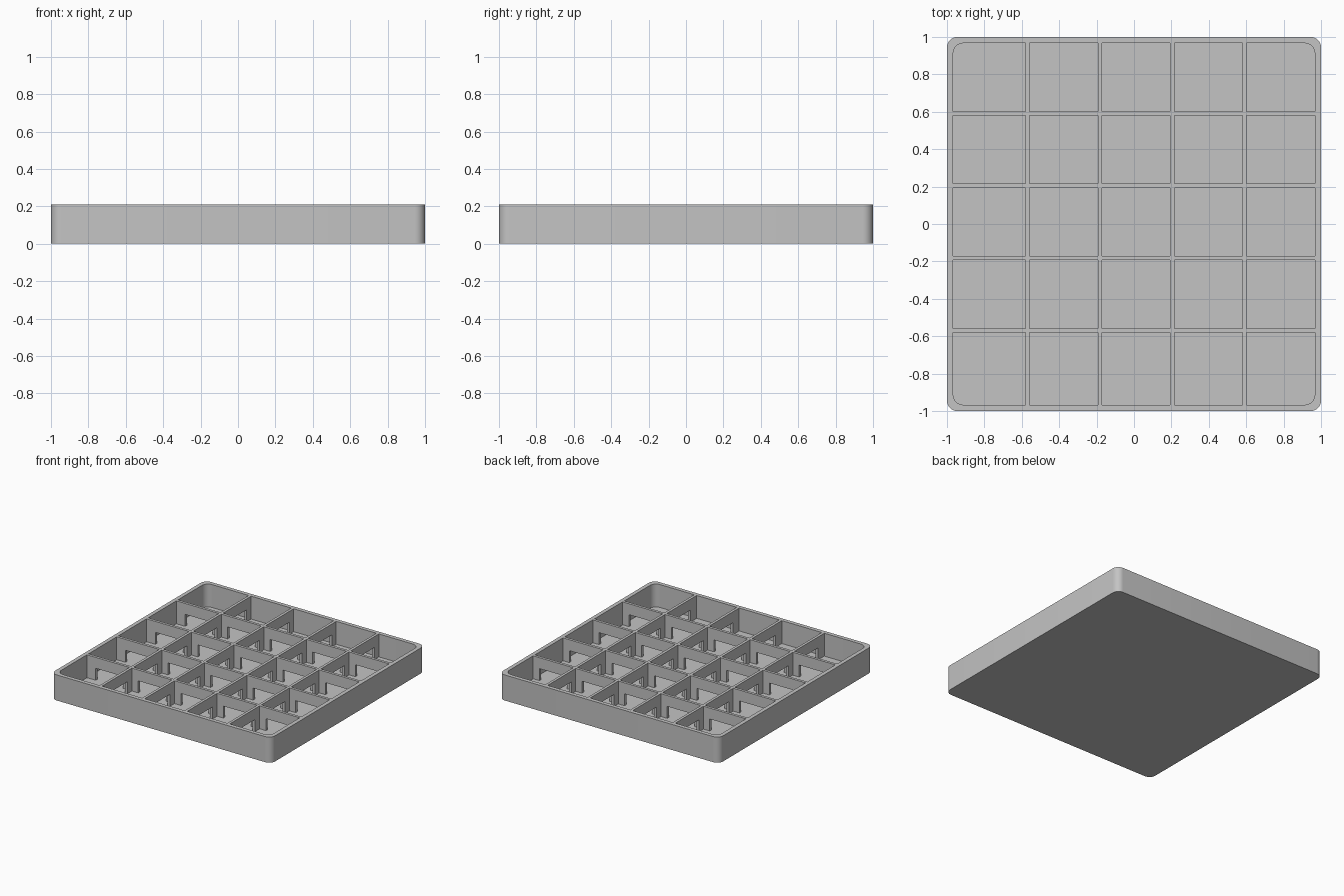
import bpy, bmesh, math

old = bpy.data.objects.get("Cube")
if old:
    bpy.data.objects.remove(old, do_unlink=True)

HEIGHT, FLOOR, INNER = 0.21, 0.022, 0.967
COUNT, DIVIDER, RADIUS = 5, 0.0225, 0.055
LEG, WINDOW_TOP = 0.057, 0.12
PITCH = 2 * INNER / COUNT

grey = bpy.data.materials.new("plain grey")
grey.use_nodes = True
colour = (0.55, 0.55, 0.55, 1)
grey.diffuse_color = colour
grey.node_tree.nodes["Principled BSDF"].inputs["Base Color"].default_value = colour


def outline(x0, x1, y0, y1, radii):
    """Counter-clockwise rectangle; radii start at the (x1, y1) corner."""
    pts = []
    corners = [(x1, y1, -1, -1), (x0, y1, 1, -1), (x0, y0, 1, 1), (x1, y0, -1, 1)]
    for i, (x, y, sx, sy) in enumerate(corners):
        r = radii[i]
        if not r:
            pts.append((x, y))
            continue
        for k in range(9):
            a = math.pi / 2 * (i + k / 8)
            pts.append((x + sx * r + r * math.cos(a), y + sy * r + r * math.sin(a)))
    return pts


def prisms(name, outlines, z0, z1):
    """One object holding an upright prism for each outline."""
    bm = bmesh.new()
    for pts in outlines:
        low = [bm.verts.new((x, y, z0)) for x, y in pts]
        high = [bm.verts.new((x, y, z1)) for x, y in pts]
        bm.faces.new(low[::-1])
        bm.faces.new(high)
        for i in range(len(pts)):
            j = (i + 1) % len(pts)
            bm.faces.new((low[i], low[j], high[j], high[i]))
    mesh = bpy.data.meshes.new(name)
    bm.to_mesh(mesh)
    bm.free()
    mesh.materials.append(grey)
    obj = bpy.data.objects.new(name, mesh)
    bpy.context.collection.objects.link(obj)
    return obj


def carve(target, cutter):
    cutter.hide_render = True
    mod = target.modifiers.new("carve", 'BOOLEAN')
    mod.operation, mod.solver, mod.object = 'DIFFERENCE', 'EXACT', cutter
    bpy.context.view_layer.objects.active = target
    bpy.ops.object.modifier_apply(modifier=mod.name)
    bpy.data.objects.remove(cutter, do_unlink=True)


# Solid tray block
tray = prisms("divided_tray", [outline(-1, 1, -1, 1, [RADIUS] * 4)], 0, HEIGHT)

# Compartments, rounded only at the four tray corners
spans = [(-INNER + PITCH * k + (DIVIDER if k else 0), -INNER + PITCH * (k + 1))
         for k in range(COUNT)]
last = COUNT - 1
cells = []
for i, (x0, x1) in enumerate(spans):
    for j, (y0, y1) in enumerate(spans):
        ends = [(last, last), (0, last), (0, 0), (last, 0)]
        cells.append(outline(x0, x1, y0, y1, [RADIUS if (i, j) == e else 0 for e in ends]))
carve(tray, prisms("compartments", cells, FLOOR, HEIGHT + 0.1))

# Windows through the dividers, leaving a post at each crossing
reach = INNER - PITCH / 2
square = [0] * 4
lanes = [(-INNER + PITCH * k + DIVIDER + LEG, -INNER + PITCH * (k + 1) - LEG)
         for k in range(COUNT)]
carve(tray, prisms("windows_across", [outline(-reach, reach, a, b, square) for a, b in lanes],
                   FLOOR, WINDOW_TOP))
carve(tray, prisms("windows_along", [outline(a, b, -reach, reach, square) for a, b in lanes],
                   FLOOR, WINDOW_TOP))

# Merge leftover flat pieces, then smooth the rounded corners
bm = bmesh.new()
bm.from_mesh(tray.data)
bmesh.ops.remove_doubles(bm, verts=bm.verts, dist=1e-5)
bmesh.ops.dissolve_limit(bm, angle_limit=0.01, verts=bm.verts, edges=bm.edges)
bm.to_mesh(tray.data)
bm.free()
bpy.ops.object.select_all(action='DESELECT')
tray.select_set(True)
bpy.context.view_layer.objects.active = tray
bpy.ops.object.shade_smooth_by_angle(angle=math.radians(30))
